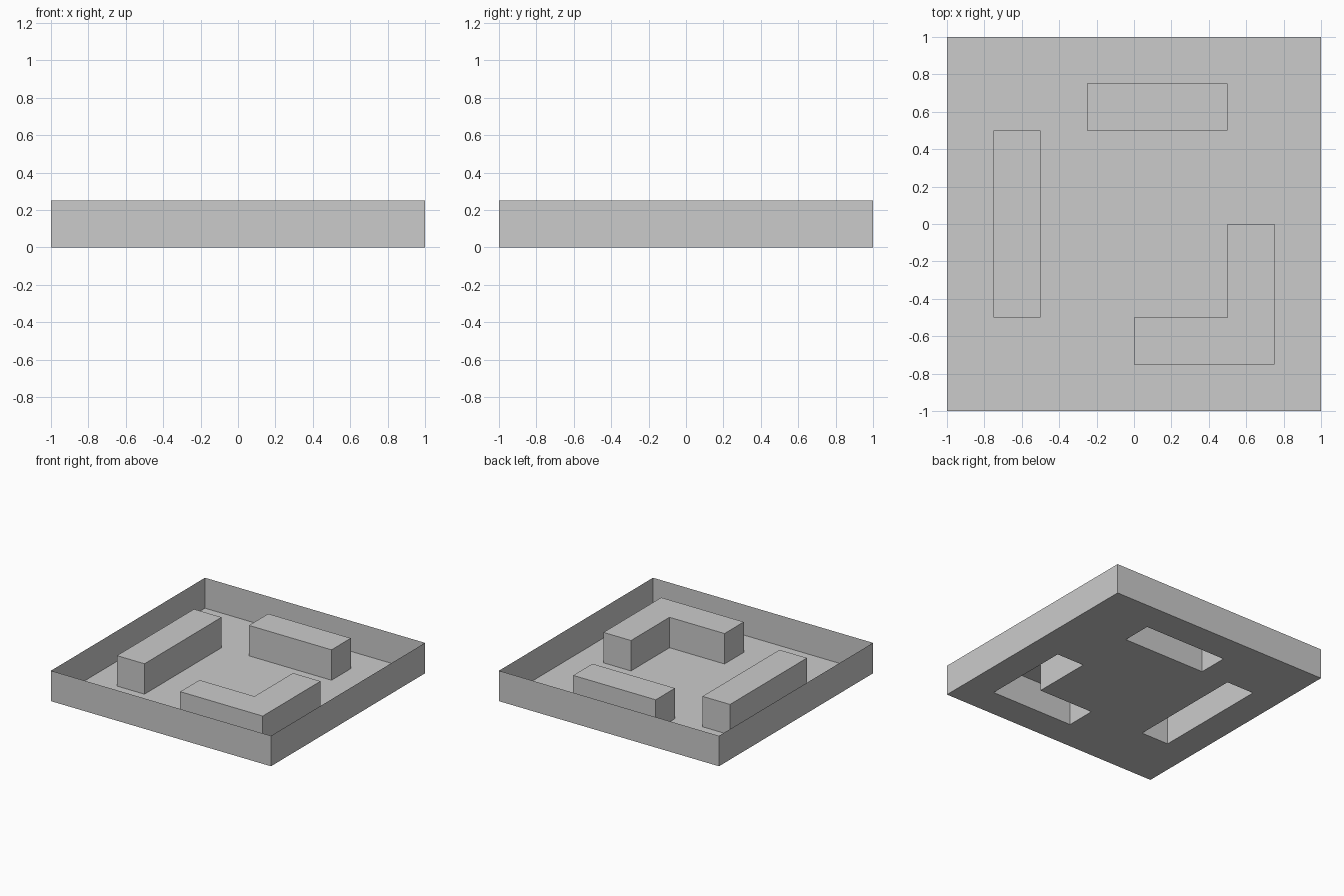
import bpy, bmesh

if "Cube" in bpy.data.objects:
    bpy.data.objects.remove(bpy.data.objects["Cube"])

HEIGHT = 0.25
# Block footprints: x0, x1, y0, y1
BLOCKS = [
    (-0.75, -0.50, -0.50, 0.50),   # left bar
    (-0.25, 0.50, 0.50, 0.75),     # back bar
    (0.00, 0.75, -0.75, -0.50),    # corner block, long leg
    (0.50, 0.75, -0.50, 0.00),     # corner block, side leg
]


def in_block(face):
    c = face.calc_center_median()
    return any(x0 < c.x < x1 and y0 < c.y < y1 for x0, x1, y0, y1 in BLOCKS)


def raise_new(bm, geom):
    verts = [g for g in geom if isinstance(g, bmesh.types.BMVert)]
    bmesh.ops.translate(bm, verts=verts, vec=(0, 0, HEIGHT))


bm = bmesh.new()

# Floor sheet, 8 x 8 cells
bmesh.ops.create_grid(bm, x_segments=8, y_segments=8, size=1)
rim = [e for e in bm.edges if e.is_boundary]
cells = [f for f in bm.faces if in_block(f)]

# Hollow blocks pushed up out of the floor, open underneath
raise_new(bm, bmesh.ops.extrude_face_region(bm, geom=cells)["geom"])
left = [f for f in bm.faces if in_block(f) and abs(f.normal.z) > 0.9
        and f.calc_center_median().z < 0.01]
if left:
    bmesh.ops.delete(bm, geom=left, context='FACES')

# Thin outer walls
raise_new(bm, bmesh.ops.extrude_edge_only(bm, edges=rim)["geom"])
bmesh.ops.recalc_face_normals(bm, faces=bm.faces)
if next(f for f in bm.faces if abs(f.normal.z) > 0.9).normal.z < 0:
    bmesh.ops.reverse_faces(bm, faces=bm.faces)

mesh = bpy.data.meshes.new("walled_tray")
bm.to_mesh(mesh)
bm.free()
tray = bpy.data.objects.new("walled_tray", mesh)
bpy.context.collection.objects.link(tray)
